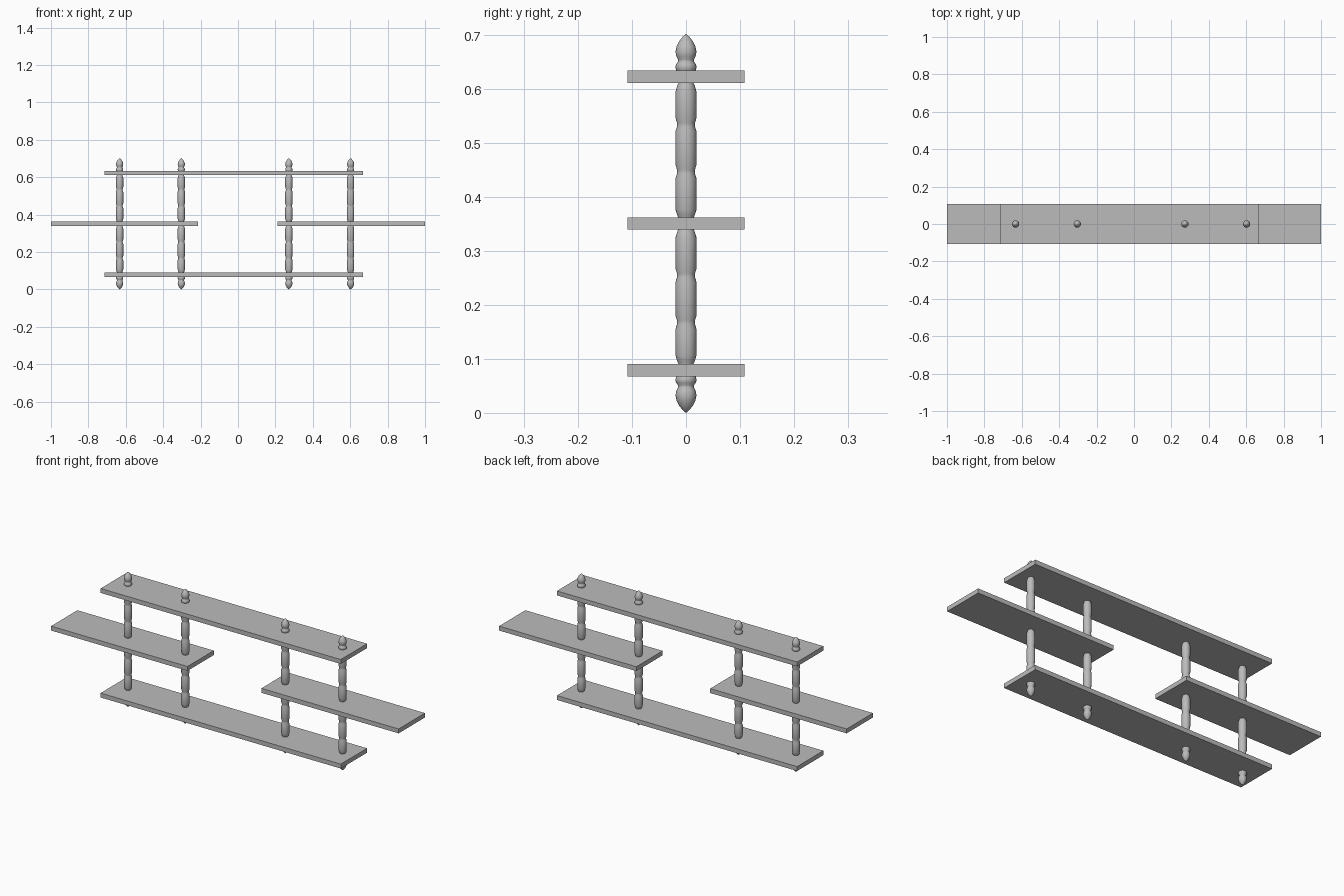
import bpy
import bmesh
import math

cube = bpy.data.objects.get("Cube")
if cube:
    bpy.data.objects.remove(cube, do_unlink=True)

grey = bpy.data.materials.new("plain grey")
grey.use_nodes = True
colour = (0.5, 0.5, 0.5, 1)
grey.diffuse_color = colour
grey.node_tree.nodes["Principled BSDF"].inputs["Base Color"].default_value = colour

MID = 0.351      # height of the mirror plane of the posts
DEPTH = 0.216
THICK = 0.023
SIDES = 24


def add_object(name, bm):
    bmesh.ops.recalc_face_normals(bm, faces=bm.faces)
    mesh = bpy.data.meshes.new(name)
    bm.to_mesh(mesh)
    bm.free()
    mesh.materials.append(grey)
    obj = bpy.data.objects.new(name, mesh)
    bpy.context.collection.objects.link(obj)
    return obj


def shelf(name, x0, x1, z):
    bm = bmesh.new()
    bmesh.ops.create_cube(bm, size=1)
    bmesh.ops.scale(bm, vec=(x1 - x0, DEPTH, THICK), verts=bm.verts)
    bmesh.ops.translate(bm, vec=((x0 + x1) / 2, 0, z), verts=bm.verts)
    return add_object(name, bm)


# Upper half of the turned post: (radius, height above the middle)
half = [(0.013, 0.008), (0.016, 0.015), (0.0195, 0.026), (0.0195, 0.084),
        (0.0165, 0.093), (0.0165, 0.099), (0.0195, 0.109), (0.0195, 0.171),
        (0.0165, 0.180), (0.0165, 0.186), (0.0195, 0.196), (0.0195, 0.244),
        (0.016, 0.256), (0.013, 0.262), (0.013, 0.276), (0.0185, 0.284),
        (0.0195, 0.290), (0.0185, 0.295), (0.0145, 0.300), (0.0145, 0.303),
        (0.0175, 0.309), (0.0195, 0.318), (0.0175, 0.328), (0.0125, 0.338),
        (0.006, 0.346), (0, 0.351)]
profile = [(r, MID - h) for r, h in reversed(half)] + [(r, MID + h) for r, h in half]


def post(name, x):
    bm = bmesh.new()
    verts = [bm.verts.new((r, 0, z)) for r, z in profile]
    edges = [bm.edges.new(pair) for pair in zip(verts, verts[1:])]
    bmesh.ops.spin(bm, geom=verts + edges, cent=(0, 0, 0), axis=(0, 0, 1),
                   angle=math.tau, steps=SIDES)
    bmesh.ops.remove_doubles(bm, verts=bm.verts, dist=0.0002)
    bmesh.ops.translate(bm, vec=(x, 0, 0), verts=bm.verts)
    obj = add_object(name, bm)
    for face in obj.data.polygons:
        face.use_smooth = True


# Two long boards with two staggered short boards between them
shelf("bottom_shelf", -0.715, 0.667, 0.079)
shelf("right_middle_shelf", -1, -0.215, MID)
shelf("left_middle_shelf", 0.21, 1, MID)
shelf("top_shelf", -0.715, 0.667, 0.623)

# Turned posts with pointed ends
for name, x in (("right_outer_post", -0.633), ("right_inner_post", -0.303),
                ("left_inner_post", 0.272), ("left_outer_post", 0.602)):
    post(name, x)
